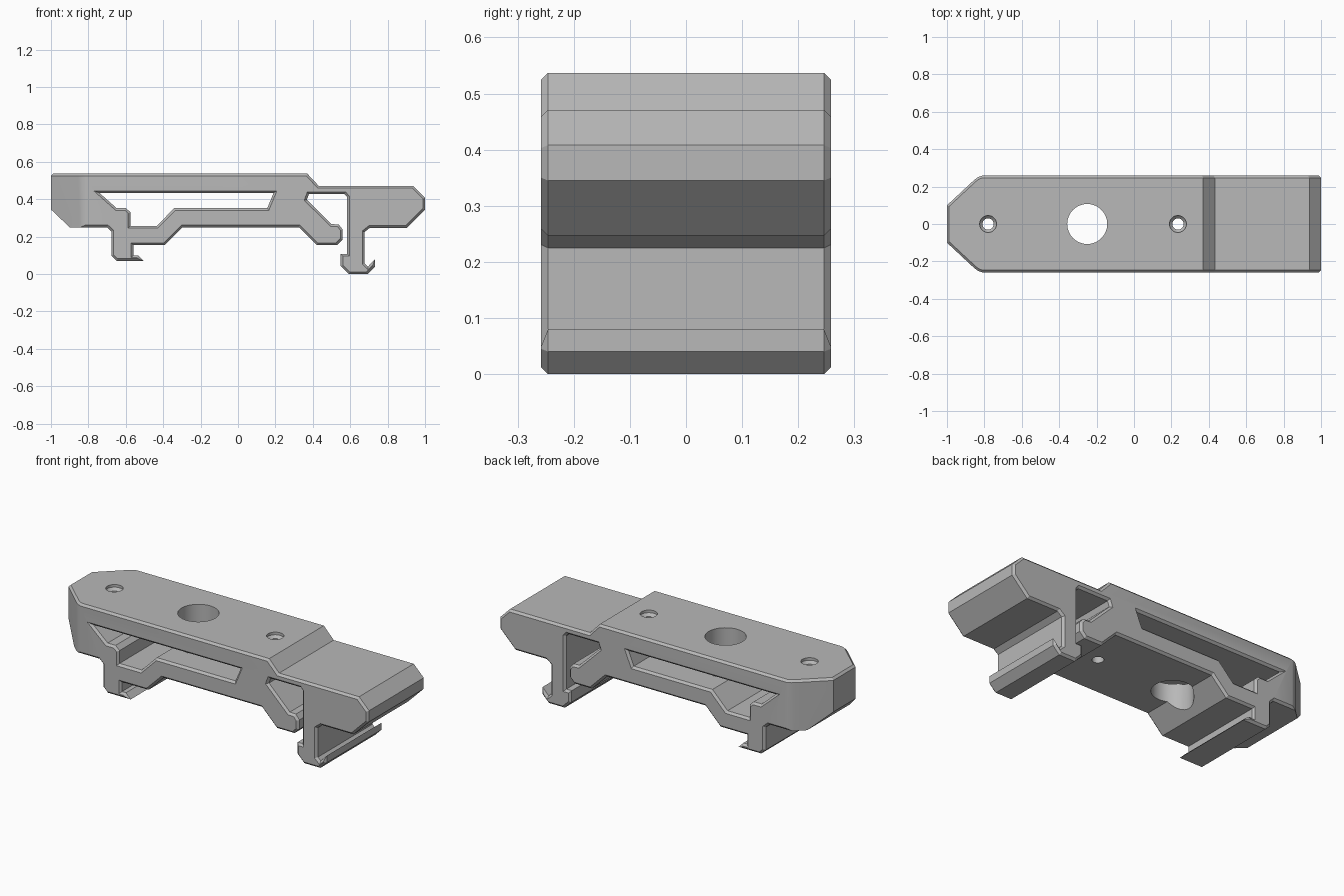
import bpy, bmesh
from mathutils import Vector

cube = bpy.data.objects.get("Cube")
if cube:
    bpy.data.objects.remove(cube, do_unlink=True)

grey = bpy.data.materials.new("plain grey")
grey.use_nodes = True
colour = (0.48, 0.48, 0.48, 1)
grey.diffuse_color = colour
grey.node_tree.nodes["Principled BSDF"].inputs["Base Color"].default_value = colour


def grow(points, d):
    """Mitred offset of a closed outline, outward for positive d."""
    pts = [Vector(p) for p in points]
    n = len(pts)
    area = sum(pts[i - 1].x * pts[i].y - pts[i].x * pts[i - 1].y for i in range(n))
    side = d if area > 0 else -d
    out = []
    for i in range(n):
        a = (pts[i] - pts[i - 1]).normalized()
        b = (pts[(i + 1) % n] - pts[i]).normalized()
        na, nb = Vector((a.y, -a.x)), Vector((b.y, -b.x))
        out.append(pts[i] + (na + nb) * side / (1 + na.dot(nb)))
    return out


def prism(name, outline, rings, place):
    """Loft an outline through (depth, offset) rings."""
    bm = bmesh.new()
    loops = [[bm.verts.new(place(p, depth)) for p in grow(outline, off)]
             for depth, off in rings]
    n = len(outline)
    for lo, hi in zip(loops, loops[1:]):
        for i in range(n):
            j = (i + 1) % n
            bm.faces.new((lo[i], lo[j], hi[j], hi[i]))
    bm.faces.new(loops[0])
    bm.faces.new(loops[-1])
    bmesh.ops.recalc_face_normals(bm, faces=bm.faces)
    mesh = bpy.data.meshes.new(name)
    bm.to_mesh(mesh)
    bm.free()
    mesh.materials.append(grey)
    obj = bpy.data.objects.new(name, mesh)
    bpy.context.collection.objects.link(obj)
    return obj


def turned(name, x, profile):
    """Round cutter about a vertical axis from (z, radius) pairs."""
    bm = bmesh.new()
    verts = [bm.verts.new((x + r, 0, z)) for z, r in profile]
    edges = [bm.edges.new(pair) for pair in zip(verts, verts[1:])]
    bmesh.ops.spin(bm, geom=verts + edges, cent=(x, 0, 0), axis=(0, 0, 1),
                   angle=6.283185307, steps=48)
    bmesh.ops.remove_doubles(bm, verts=bm.verts, dist=0.0001)
    bmesh.ops.holes_fill(bm, edges=[e for e in bm.edges if e.is_boundary], sides=0)
    bmesh.ops.recalc_face_normals(bm, faces=bm.faces)
    mesh = bpy.data.meshes.new(name)
    bm.to_mesh(mesh)
    bm.free()
    mesh.materials.append(grey)
    obj = bpy.data.objects.new(name, mesh)
    bpy.context.collection.objects.link(obj)
    return obj


def combine(body, cutter, operation):
    mod = body.modifiers.new(cutter.name, 'BOOLEAN')
    mod.object, mod.operation, mod.solver = cutter, operation, 'EXACT'
    bpy.context.view_layer.objects.active = body
    bpy.ops.object.modifier_apply(modifier=mod.name)
    bpy.data.objects.remove(cutter, do_unlink=True)


def sideways(p, depth):
    return (p[0], depth, p[1])


def upright(p, depth):
    return (p[0], p[1], depth)


HALF, CHAMFER, TOP = 0.258, 0.012, 0.537

# Side profile of the clip: top plate, fixed hook, spring arm and lower jaw
top_plate = [(-1.1, TOP), (0.37, TOP), (0.432, 0.471), (0.937, 0.471),
             (1, 0.408), (1, 0.345), (0.902, 0.247), (0.705, 0.247)]
right_hook = [(0.677, 0.225), (0.677, 0.057), (0.695, 0.04), (0.733, 0.08),
              (0.733, 0.04), (0.693, 0), (0.592, 0), (0.549, 0.043),
              (0.549, 0.108), (0.583, 0.108)]
slot = [(0.583, 0.412), (0.57, 0.427), (0.379, 0.427), (0.368, 0.397)]
spring_arm = [(0.5, 0.267), (0.538, 0.265), (0.56, 0.238), (0.56, 0.185),
              (0.53, 0.155), (0.42, 0.155), (0.325, 0.25), (-0.297, 0.25),
              (-0.392, 0.155), (-0.56, 0.155)]
left_hook = [(-0.56, 0.1), (-0.535, 0.1), (-0.505, 0.07), (-0.648, 0.07),
             (-0.677, 0.098), (-0.677, 0.228), (-0.7, 0.25), (-0.9, 0.25),
             (-1.1, 0.44)]
clip = prism("rail_clip_body", top_plate + right_hook + slot + spring_arm + left_hook,
             [(-HALF, -CHAMFER), (CHAMFER - HALF, 0), (HALF - CHAMFER, 0), (HALF, -CHAMFER)],
             sideways)

# Window with flared rims
window = [(-0.74, 0.433), (0.19, 0.433), (0.157, 0.353), (-0.34, 0.353),
          (-0.435, 0.257), (-0.575, 0.257), (-0.575, 0.33), (-0.6, 0.353),
          (-0.65, 0.353)]
wide = HALF + CHAMFER
cutter = prism("window_cutter", window,
               [(-wide, 2 * CHAMFER), (CHAMFER - HALF, 0), (HALF - CHAMFER, 0), (wide, 2 * CHAMFER)],
               sideways)
combine(clip, cutter, 'DIFFERENCE')

# Tapered nose with softly rounded shoulders
nose = [(-1, 0.1), (-0.855, 0.235), (-0.838, 0.248), (-0.82, 0.256), (-0.8, 0.262), (-0.6, 0.32), (1.2, 0.32)]
plan = nose + [(x, -y) for x, y in reversed(nose)]
cutter = prism("nose_trim", plan,
               [(-0.1, 0), (TOP - CHAMFER, 0), (TOP + CHAMFER, -2 * CHAMFER)], upright)
combine(clip, cutter, 'INTERSECT')

# Central bore and two countersunk screw holes
combine(clip, turned("bore_cutter", -0.25, [(-0.1, 0.107), (0.7, 0.107)]), 'DIFFERENCE')
for x in (-0.78, 0.235):
    steps = [(-0.1, 0.03), (TOP - 0.03, 0.03), (TOP - 0.015, 0.045), (0.7, 0.045)]
    combine(clip, turned("screw_cutter", x, steps), 'DIFFERENCE')

bpy.ops.object.select_all(action='DESELECT')
clip.select_set(True)
bpy.context.view_layer.objects.active = clip
bpy.ops.object.shade_smooth_by_angle(angle=0.45)
